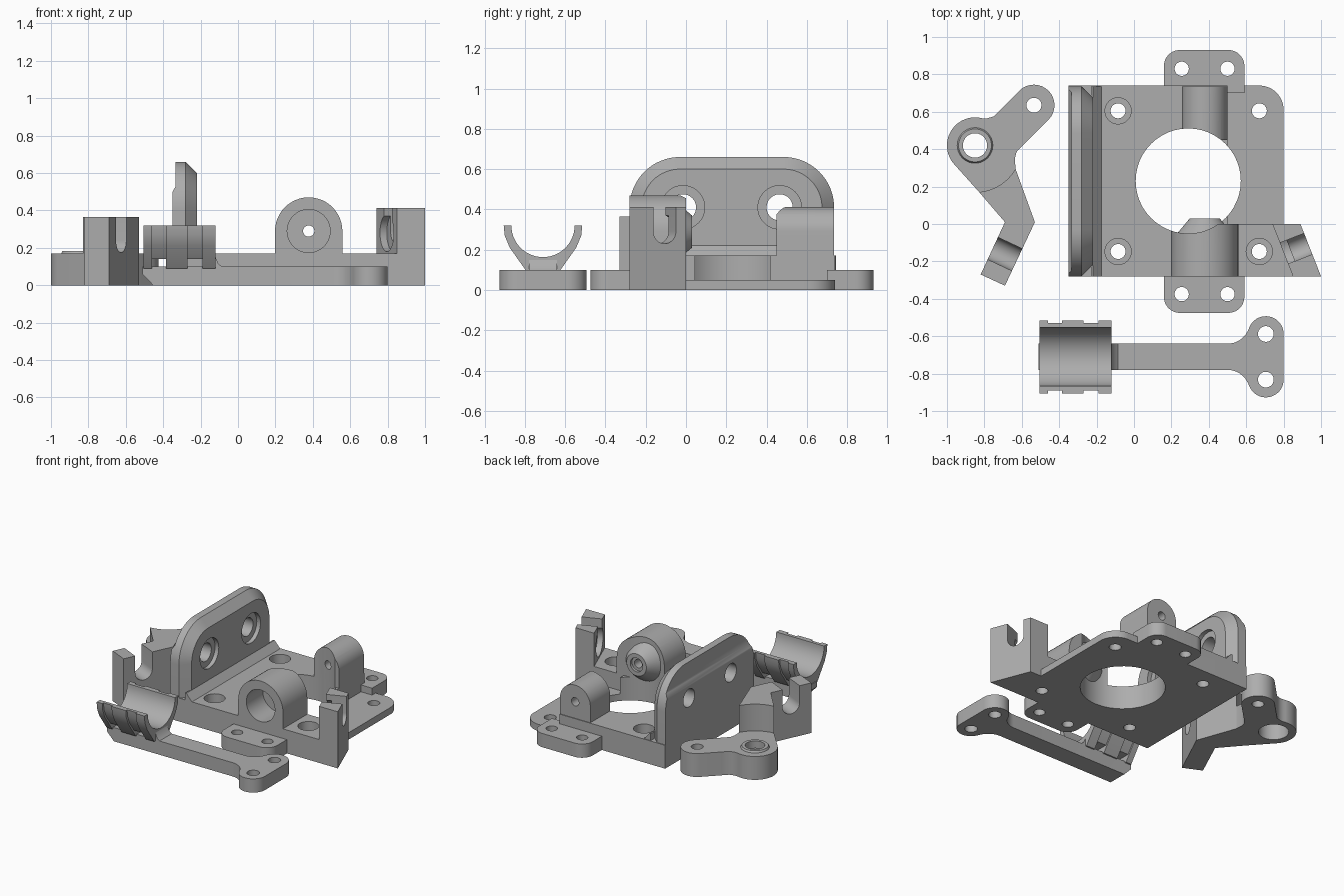
import bpy, bmesh
from math import cos, sin, radians, pi
from mathutils import Vector, Matrix

if "Cube" in bpy.data.objects:
    bpy.data.objects.remove(bpy.data.objects["Cube"])

grey = bpy.data.materials.new("plain grey")
grey.use_nodes = True
colour = (0.42, 0.42, 0.42, 1)
grey.diffuse_color = colour
grey.node_tree.nodes["Principled BSDF"].inputs["Base Color"].default_value = colour


def arc(cx, cy, r, a0, a1, n=16):
    steps = [radians(a0 + (a1 - a0) * i / n) for i in range(n + 1)]
    return [(cx + r * cos(a), cy + r * sin(a)) for a in steps]


def to_object(name, bm):
    bmesh.ops.recalc_face_normals(bm, faces=bm.faces)
    mesh = bpy.data.meshes.new(name)
    bm.to_mesh(mesh)
    bm.free()
    mesh.materials.append(grey)
    obj = bpy.data.objects.new(name, mesh)
    bpy.context.collection.objects.link(obj)
    return obj


def loft(name, loops):
    """Closed solid through a list of matching 3D loops."""
    bm = bmesh.new()
    rings = [[bm.verts.new(p) for p in loop] for loop in loops]
    n = len(rings[0])
    for a, b in zip(rings, rings[1:]):
        for i in range(n):
            j = (i + 1) % n
            bm.faces.new((a[i], a[j], b[j], b[i]))
    bm.faces.new(rings[0])
    bm.faces.new(rings[-1])
    return to_object(name, bm)


def prism(name, pts, lo, hi, axis="z"):
    """Extrude a profile along an axis; the other two axes keep their order."""
    place = {"x": lambda p, t: (t, p[0], p[1]),
             "y": lambda p, t: (p[0], t, p[1]),
             "z": lambda p, t: (p[0], p[1], t)}[axis]
    return loft(name, [[place(p, t) for p in pts] for t in (lo, hi)])


def box(name, x0, x1, y0, y1, z0, z1):
    return prism(name, [(x0, y0), (x1, y0), (x1, y1), (x0, y1)], z0, z1)


def cyl(name, start, end, r, r2=None):
    """Round bar or cone from start to end."""
    start, end = Vector(start), Vector(end)
    d = end - start
    m = Matrix.Translation((start + end) / 2) @ d.to_track_quat("Z", "Y").to_matrix().to_4x4()
    bm = bmesh.new()
    bmesh.ops.create_cone(bm, cap_ends=True, segments=48, radius1=r,
                          radius2=r if r2 is None else r2, depth=d.length, matrix=m)
    return to_object(name, bm)


def hole(x, y, r, z0=-0.1, z1=0.9):
    return cyl("cutter", (x, y, z0), (x, y, z1), r)


def u_slot(x, y, z, direction, r):
    """Open-topped round-bottomed slot running along a level direction."""
    d = Vector(direction).normalized()
    side = Vector((-d.y, d.x, 0))
    shape = arc(0, z, r, 180, 360) + [(r, 0.9), (-r, 0.9)]
    return loft("cutter", [[Vector((x, y, 0)) + side * u + d * t + Vector((0, 0, v))
                            for u, v in shape] for t in (-0.2, 0.2)])


def cut(obj, *cutters):
    for c in cutters:
        mod = obj.modifiers.new("cut", "BOOLEAN")
        mod.operation, mod.solver, mod.object = "DIFFERENCE", "EXACT", c
        bpy.context.view_layer.update()
        graph = bpy.context.evaluated_depsgraph_get()
        mesh = bpy.data.meshes.new_from_object(obj.evaluated_get(graph))
        obj.modifiers.clear()
        obj.data = mesh
        bpy.data.objects.remove(c)


def big_hole():
    return hole(0.29, 0.23, 0.281)


# Base plate with a lowered back corner and screw holes
outline = [(-0.35, -0.28), (1, -0.28), (0.89, 0), (0.8, 0)] + arc(0.67, 0.61, 0.13, 0, 90) + [(-0.35, 0.74)]
plate = prism("base_plate", outline, 0, 0.17)
cut(plate, big_hole(), box("cutter", 0.5, 1.2, 0, 0.9, 0.05, 0.4), hole(0.67, 0.605, 0.04))
for x, y in ((-0.085, 0.605), (-0.085, -0.147), (0.67, -0.147)):
    cut(plate, hole(x, y, 0.04), hole(x, y, 0.07, 0.1))

# Screw tabs
for name, y, s in (("back_tab", 0.70, 1), ("front_tab", -0.28, -1)):
    end = 0.93 if s > 0 else -0.475
    c = end - s * 0.085
    pts = [(0.16, y), (0.59, y)] + arc(0.505, c, 0.085, 0, s * 90) + arc(0.245, c, 0.085, s * 90, s * 180)
    tab = prism(name, pts, 0, 0.1)
    hy = end - s * 0.1
    cut(tab, hole(0.255, hy, 0.038), hole(0.5, hy, 0.038))
    if s > 0:
        for x in (0.255, 0.5):
            cut(plate, hole(x, hy, 0.038))

# Upright flange with rounded corners and chamfered inner rim


def flange_loop(x, inset):
    r = 0.25 - inset
    pts = [(-0.28 + inset, 0.165), (0.735 - inset, 0.165)]
    pts += arc(0.485, 0.41, r, 0, 90) + arc(-0.03, 0.41, r, 90, 180)
    return [(x, y, z) for y, z in pts]


flange = loft("upright_flange", [flange_loop(-0.35, 0), flange_loop(-0.28, 0), flange_loop(-0.22, 0.06)])
cut(flange, prism("cutter", [(-0.4, 0.5), (-0.35, 0.5), (-0.333, 0.53), (-0.333, 0.8), (-0.4, 0.8)], -0.5, 0.9, "y"))
for y in (-0.015, 0.465):
    cut(flange, cyl("cutter", (-0.5, y, 0.41), (0, y, 0.41), 0.065),
        cyl("cutter", (-0.25, y, 0.41), (0, y, 0.41), 0.108))
prism("flange_fillet", [(-0.23, 0.165), (-0.17, 0.165), (-0.22, 0.22), (-0.23, 0.22)], -0.28, 0.735, "y")

# Pivot bosses either side of the large opening
for name, r, y0, y1 in (("front_boss", 0.18, -0.28, 0), ("back_boss", 0.122, 0.45, 0.735)):
    boss = prism(name, arc(0.378, 0.29, r, 0, 180, 24) + [(0.378 - r, 0.165), (0.378 + r, 0.165)], y0, y1, "y")
    cut(boss, big_hole(), cyl("cutter", (0.378, -0.5, 0.29), (0.378, 0.9, 0.29), 0.03))
    if y0 < 0:
        cut(boss, cyl("cutter", (0.378, -0.4, 0.29), (0.378, -0.09, 0.29), 0.115))
tip = cyl("boss_cone", (0.378, -0.06, 0.29), (0.378, 0.03, 0.29), 0.155, 0.08)
cut(tip, cyl("cutter", (0.378, -0.5, 0.29), (0.378, 0.5, 0.29), 0.03),
    cyl("cutter", (0.378, 0.01, 0.29), (0.378, 0.5, 0.29), 0.05))

# Slanted slotted bracket
bracket = prism("slotted_bracket", [(0.74, 0), (0.89, 0), (1, -0.28), (0.85, -0.28)], 0.165, 0.412)
cut(bracket, u_slot(0.87, -0.13, 0.29, (0.93, 0.365, 0), 0.06),
    cyl("cutter", (0.70, -0.18, 0.28), (0.832, -0.128, 0.28), 0.1))

# Bell crank: low rounded body, raised bearing ring and tall slotted arm
shoulder = arc(-0.85, 0.42, 0.25, -85, -30)
body = prism("crank_body", arc(-0.85, 0.42, 0.15, 75, 220, 24) + shoulder
             + [(-0.637, 0.35), (-0.628, 0.385), (-0.605, 0.41)]
             + arc(-0.535, 0.635, 0.11, -45, 135)
             + [(-0.715, 0.61), (-0.75, 0.575), (-0.785, 0.565)], 0, 0.17)
cut(body, hole(-0.535, 0.635, 0.04), hole(-0.85, 0.42, 0.065), hole(-0.85, 0.42, 0.1, -0.1, 0.13))
ring = cyl("bearing_ring", (-0.85, 0.42, 0.165), (-0.85, 0.42, 0.183), 0.098, 0.088)
cut(ring, hole(-0.85, 0.42, 0.065))
tall = prism("crank_arm", shoulder + [(-0.53, 0.01), (-0.69, -0.33), (-0.82, -0.27), (-0.69, 0.01)], 0, 0.365)
cut(tall, u_slot(-0.685, -0.163, 0.24, (0.905, -0.426, 0), 0.065))

# Link arm with a two-hole end
half = [(-0.51, 0.07), (0.5, 0.07)] + arc(0.5, 0.19, 0.12, -90, -25, 8) + arc(0.705, 0.122, 0.095, 160, 0, 20)
pts = [(x, y - 0.71) for x, y in half] + [(x, -y - 0.71) for x, y in reversed(half)]
link = prism("link_arm", pts, 0, 0.1)
cut(link, hole(0.705, -0.588, 0.042), hole(0.705, -0.832, 0.042),
    prism("cutter", [(-0.56, 0.11), (-0.56, -0.05), (-0.405, -0.05)], -1, -0.5, "y"))

# Cradle: alternating ribs and strap grooves with windows beneath
inner = arc(0, 0.32, 0.157, 180, 360, 28)
rib = [(0.195, 0.32), (0.19, 0.27), (0.165, 0.21), (0.08, 0.09)]
groove = [(0.18, 0.32), (0.175, 0.27), (0.15, 0.21), (0.1, 0.14)]
stops = (-0.505, -0.46, -0.385, -0.27, -0.19, -0.12)
for i, (x0, x1) in enumerate(zip(stops, stops[1:])):
    side = groove if i % 2 else rib
    profile = inner + side + [(-y, z) for y, z in reversed(side)]
    prism("cradle_groove" if i % 2 else "cradle_rib", [(y - 0.71, z) for y, z in profile], x0, x1, "x")
prism("cradle_gusset", [(-0.13, 0.095), (-0.08, 0.095), (-0.105, 0.115), (-0.12, 0.15), (-0.13, 0.15)],
      -0.78, -0.64, "y")

# Smooth curved walls, keep crisp edges
for obj in bpy.context.scene.objects:
    obj.select_set(obj.type == "MESH")
    if obj.type == "MESH":
        bpy.context.view_layer.objects.active = obj
bpy.ops.object.shade_smooth_by_angle(angle=radians(30))
